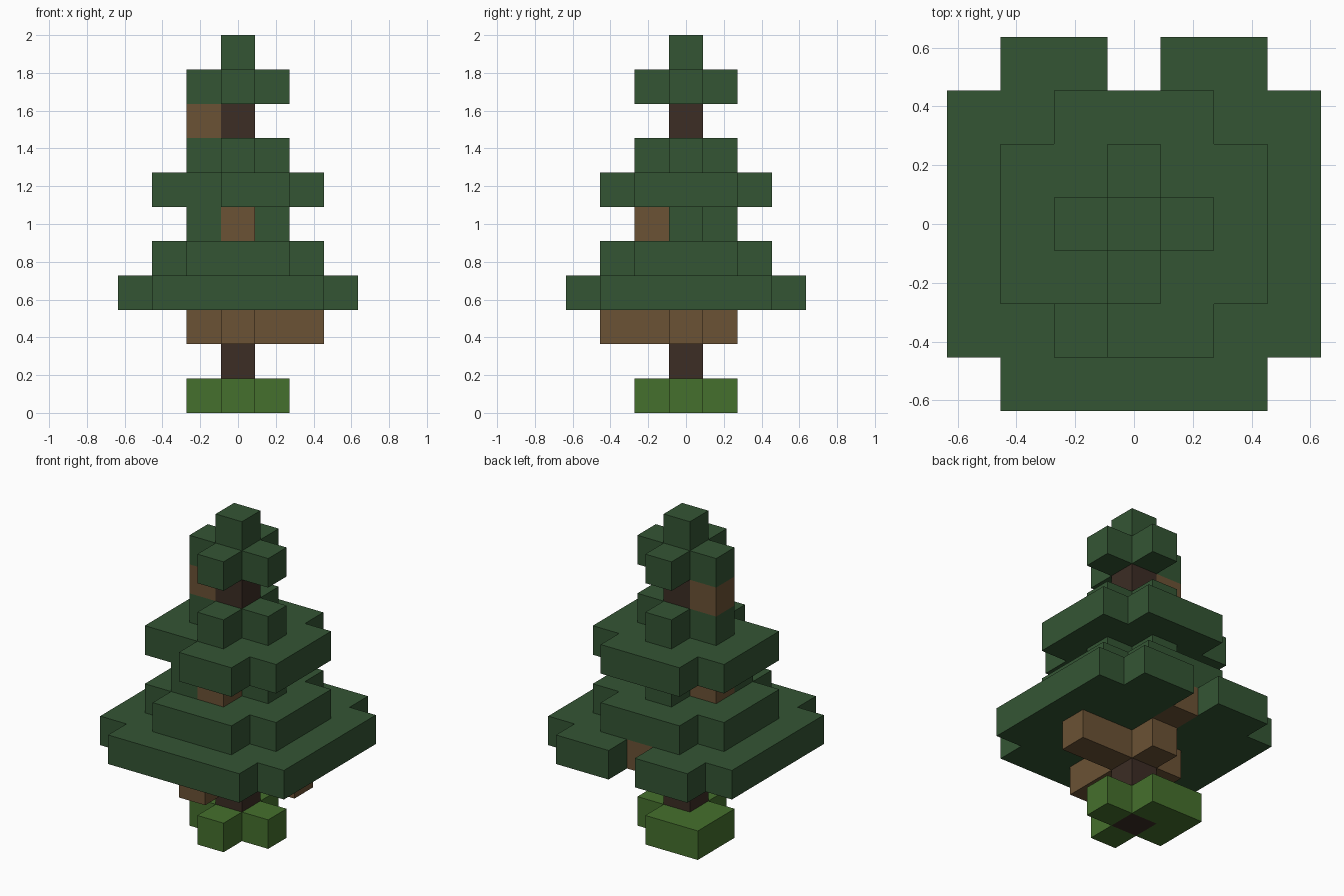
import bpy
import bmesh
from mathutils import Vector

if "Cube" in bpy.data.objects:
    bpy.data.objects.remove(bpy.data.objects["Cube"])

LAYERS = 11
S = 2 / LAYERS  # block size


def material(name, rgb):
    m = bpy.data.materials.new(name)
    m.use_nodes = True
    m.diffuse_color = (*rgb, 1)
    bsdf = m.node_tree.nodes["Principled BSDF"]
    bsdf.inputs["Base Color"].default_value = (*rgb, 1)
    bsdf.inputs["Roughness"].default_value = 0.9
    return m


needles = material("needle green", (0.034, 0.091, 0.034))
bark = material("dark bark", (0.045, 0.026, 0.018))
wood = material("branch brown", (0.147, 0.085, 0.035))
grass = material("grass green", (0.06, 0.162, 0.026))


def clipped_square(r):
    """Square of blocks with its four corner blocks left out."""
    span = range(-r, r + 1)
    return {(x, y) for x in span for y in span if abs(x) + abs(y) < 2 * r}


plus = clipped_square(1)
centre = {(0, 0)}

# Parts: name, material, layer -> blocks; earlier parts keep shared blocks
parts = [
    ("trunk", bark, {z: centre for z in range(LAYERS - 2)}),
    ("grass_base", grass, {0: plus | {(-1, 1)}}),
    ("low_branches", wood, {2: plus | {(2, 0), (0, -2)}, 3: {(0, 1), (0, 2)}}),
    ("middle_branches", wood, {5: {(0, -1), (-1, 0)}}),
    ("top_branch", wood, {8: {(-1, 0)}}),
    ("lower_foliage", needles, {3: clipped_square(3) - {(0, 3)},
                                4: clipped_square(2)}),
    ("middle_foliage", needles, {5: plus | {(-1, -1)},
                                 6: clipped_square(2) - {(-1, -2)},
                                 7: plus}),
    ("crown_foliage", needles, {9: plus, 10: centre}),
]

owner = {}
for name, mat, layers in parts:
    for z, cells in layers.items():
        for x, y in cells:
            owner.setdefault((x, y, z), name)


def build(name, mat):
    """Outer skin of one part's blocks, with flat areas merged."""
    bm = bmesh.new()
    for cell in [c for c, part in owner.items() if part == name]:
        mid = Vector(cell) + Vector((0, 0, 0.5))
        for axis in range(3):
            for sign in (-1, 1):
                n = Vector((0, 0, 0))
                n[axis] = sign
                if tuple(int(a + b) for a, b in zip(cell, n)) in owner:
                    continue
                u = Vector((n.y, n.z, n.x))
                v = n.cross(u)
                quad = [u + v, v - u, -u - v, u - v]
                bm.faces.new([bm.verts.new((mid + (n + q) / 2) * S) for q in quad])
    bmesh.ops.remove_doubles(bm, verts=bm.verts, dist=S / 100)
    bmesh.ops.dissolve_limit(bm, angle_limit=0.01, verts=bm.verts, edges=bm.edges)
    mesh = bpy.data.meshes.new(name)
    bm.to_mesh(mesh)
    bm.free()
    mesh.materials.append(mat)
    bpy.context.collection.objects.link(bpy.data.objects.new(name, mesh))


for name, mat, layers in parts:
    build(name, mat)
